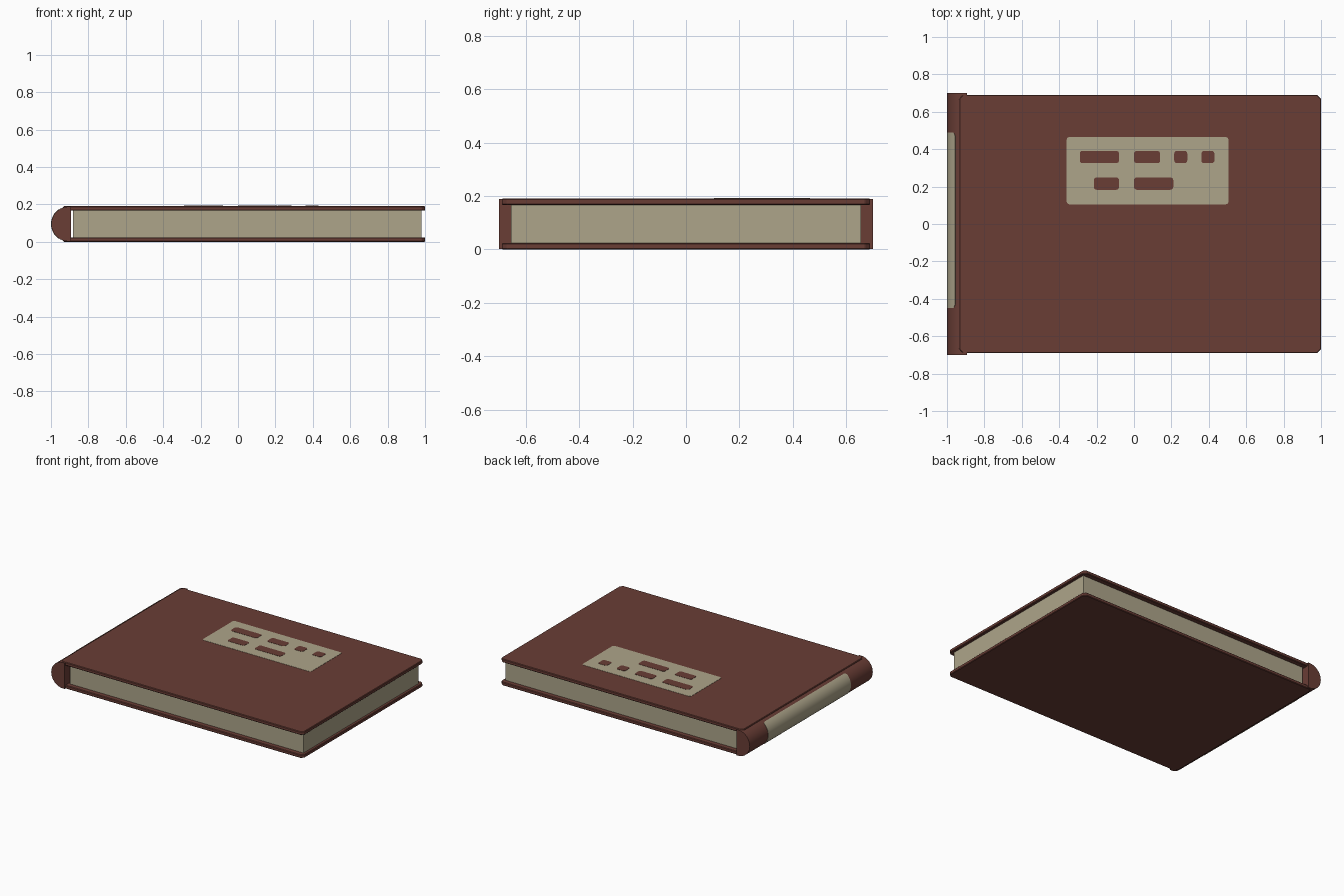
import bpy, bmesh, math

if "Cube" in bpy.data.objects:
    bpy.data.objects.remove(bpy.data.objects["Cube"])


def material(name, rgb):
    m = bpy.data.materials.new(name)
    m.diffuse_color = (*rgb, 1)
    m.use_nodes = True
    m.node_tree.nodes["Principled BSDF"].inputs["Base Color"].default_value = m.diffuse_color
    return m


BROWN = material("brown leather", (0.142, 0.047, 0.036))
BEIGE = material("beige paper", (0.42, 0.375, 0.255))


def finish(bm, name, mat, smooth=None):
    bmesh.ops.recalc_face_normals(bm, faces=bm.faces)
    mesh = bpy.data.meshes.new(name)
    bm.to_mesh(mesh)
    bm.free()
    mesh.materials.append(mat)
    ob = bpy.data.objects.new(name, mesh)
    bpy.context.collection.objects.link(ob)
    if smooth:
        bpy.ops.object.select_all(action='DESELECT')
        ob.select_set(True)
        bpy.context.view_layer.objects.active = ob
        bpy.ops.object.shade_smooth_by_angle(angle=math.radians(smooth))
    return ob


def prism(name, pts, offset, mat, smooth=None):
    """Closed outline of 3D points, extruded along offset."""
    bm = bmesh.new()
    face = bm.faces.new([bm.verts.new(p) for p in pts])
    geo = bmesh.ops.extrude_face_region(bm, geom=[face])["geom"]
    bmesh.ops.translate(bm, vec=offset,
                        verts=[g for g in geo if isinstance(g, bmesh.types.BMVert)])
    return finish(bm, name, mat, smooth)


def rounded_plate(name, x0, x1, y0, y1, z0, z1, r, mat, steps=1):
    """Flat plate with rounded corners, or chamfered ones when steps is 1."""
    pts = []
    corners = [(x1 - r, y1 - r), (x0 + r, y1 - r), (x0 + r, y0 + r), (x1 - r, y0 + r)]
    for i, (cx, cy) in enumerate(corners):
        for k in range(steps + 1):
            a = math.pi / 2 * (i + k / steps)
            pts.append((cx + r * math.cos(a), cy + r * math.sin(a), z0))
    return prism(name, pts, (0, 0, z1 - z0), mat)


# Boards
for name, z0, z1 in (("bottom_cover", 0, 0.024), ("top_cover", 0.166, 0.19)):
    cover = rounded_plate(name, -0.935, 1, -0.69, 0.69, z0, z1, 0.02, BROWN)
    bev = cover.modifiers.new("edge", 'BEVEL')
    bev.width, bev.segments = 0.004, 1

# Page block
bm = bmesh.new()
bmesh.ops.create_cube(bm, size=1)
bmesh.ops.scale(bm, vec=(1.862, 1.31, 0.144), verts=bm.verts)
bmesh.ops.translate(bm, vec=(0.049, 0, 0.095), verts=bm.verts)
finish(bm, "pages", BEIGE)

# Rounded spine
CX, CZ, R = -0.905, 0.095, 0.0935
arc = [math.pi / 2 + math.pi * k / 12 for k in range(13)]
profile = [(CX + R * math.cos(a), -0.7, CZ + R * math.sin(a)) for a in arc]
profile += [(-0.893, -0.7, CZ - R), (-0.893, -0.7, CZ + R)]
prism("spine", profile, (0, 1.4, 0), BROWN, 35)

# Spine label: curved band with rounded corners
half, corner, n = math.radians(57), 0.02, 28
bm = bmesh.new()
rows = []
for k in range(n + 1):
    t = -half + 2 * half * k / n
    edge = (half - abs(t)) * R
    inset = 0
    if edge < corner:
        inset = corner - math.sqrt(max(0, corner ** 2 - (corner - edge) ** 2))
    rows.append([bm.verts.new((CX - rad * math.cos(t), y, CZ + rad * math.sin(t)))
                 for rad, y in ((R - 0.004, -0.45 + inset), (R + 0.0015, -0.45 + inset),
                                (R + 0.0015, 0.49 - inset), (R - 0.004, 0.49 - inset))])
for a, b in zip(rows, rows[1:]):
    for i in range(4):
        bm.faces.new((a[i], a[(i + 1) % 4], b[(i + 1) % 4], b[i]))
bm.faces.new(rows[0])
bm.faces.new(rows[-1])
finish(bm, "spine_label", BEIGE, 35)

# Cover label with abstract bars
rounded_plate("cover_label", -0.36, 0.505, 0.105, 0.465, 0.188, 0.1915, 0.015, BEIGE, 4)
bars = {0.325: ((-0.29, -0.08), (0, 0.14), (0.215, 0.285), (0.36, 0.43)),
        0.183: ((-0.215, -0.08), (0, 0.21))}
for y, spans in bars.items():
    for x0, x1 in spans:
        rounded_plate("label_bar", x0, x1, y, y + 0.066, 0.19, 0.193, 0.015, BROWN, 4)
